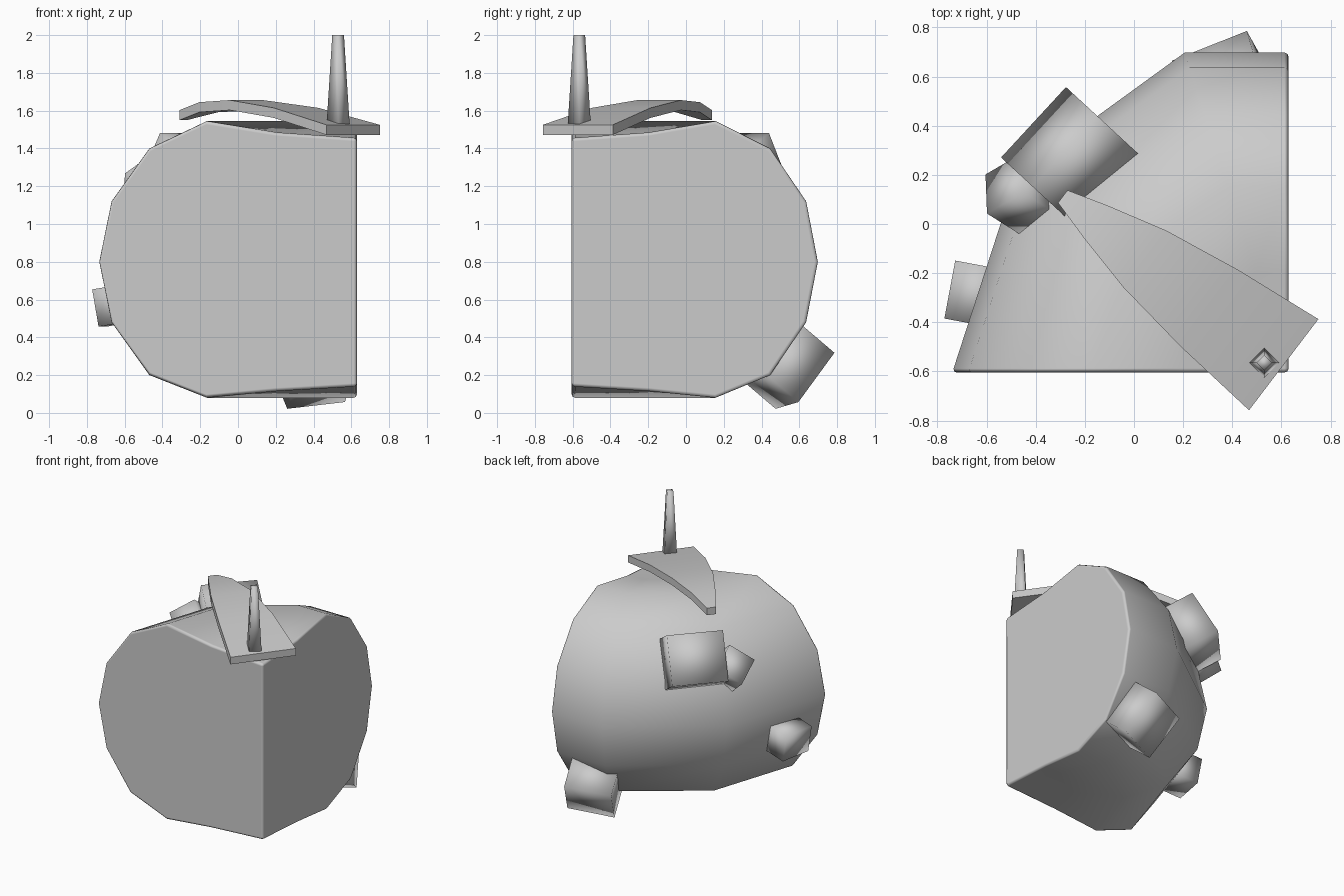
import bpy, bmesh, math
from mathutils import Vector, Matrix

if "Cube" in bpy.data.objects:
    bpy.data.objects.remove(bpy.data.objects["Cube"])


def add_object(name, bm, smooth_angle=40):
    bmesh.ops.recalc_face_normals(bm, faces=bm.faces)
    me = bpy.data.meshes.new(name)
    bm.to_mesh(me)
    bm.free()
    ob = bpy.data.objects.new(name, me)
    bpy.context.collection.objects.link(ob)
    bpy.ops.object.select_all(action='DESELECT')
    ob.select_set(True)
    bpy.context.view_layer.objects.active = ob
    bpy.ops.object.shade_smooth_by_angle(angle=math.radians(smooth_angle))
    return ob


# Fruit wedge: ten-sided revolve, kept only between the two flat cuts
CORE = Vector((0.63, -0.605, 0))
profile = [(0, 1.455), (0.43, 1.485), (0.80, 1.545), (1.105, 1.40), (1.305, 1.12),
           (1.37, 0.80), (1.305, 0.48), (1.105, 0.20), (0.80, 0.08), (0.43, 0.115), (0, 0.14)]
bm = bmesh.new()
pv = [bm.verts.new((-r, 0, z)) for r, z in profile]
pe = [bm.edges.new(p) for p in zip(pv, pv[1:])]
bmesh.ops.spin(bm, geom=pv + pe, cent=(0, 0, 0), axis=(0, 0, 1),
               angle=-math.radians(108), steps=3)
bm.faces.new(pv)
bmesh.ops.remove_doubles(bm, verts=bm.verts, dist=0.0005)
bmesh.ops.bisect_plane(bm, geom=bm.verts[:] + bm.edges[:] + bm.faces[:], dist=0.0005,
                       plane_co=(0, 0, 0), plane_no=(1, 0, 0), clear_outer=True)
bmesh.ops.holes_fill(bm, edges=[e for e in bm.edges if e.is_boundary], sides=0)
bmesh.ops.translate(bm, verts=bm.verts, vec=CORE)
fruit = add_object("fruit_wedge", bm)
bev = fruit.modifiers.new("soft_cut_edges", 'BEVEL')
bev.width = 0.018
bev.segments = 2
bev.limit_method = 'ANGLE'
bev.angle_limit = math.radians(50)
bev.harden_normals = True

# Leaf: arched strip, (distance along, half width, underside height)
stations = [(0, 0.032, 1.55), (0.17, 0.082, 1.592), (0.42, 0.145, 1.603),
            (0.75, 0.195, 1.562), (1.13, 0.233, 1.472)]
start, along, across = Vector((-0.29, 0.112, 0)), Vector((0.796, -0.606, 0)), Vector((0.606, 0.796, 0))
bm = bmesh.new()
rings = []
for s, w, z in stations:
    mid = start + along * s
    rings.append([bm.verts.new(mid + across * (w * k) + Vector((0, 0, z + h)))
                  for k, h in ((-1, 0), (1, 0), (1, 0.053), (-1, 0.053))])
for a, b in zip(rings, rings[1:]):
    for i in range(4):
        j = (i + 1) % 4
        bm.faces.new((a[i], a[j], b[j], b[i]))
bm.faces.new(rings[0])
bm.faces.new(rings[-1])
add_object("leaf", bm)

# Stem: tapered, four-sided
bm = bmesh.new()
bmesh.ops.create_cone(bm, cap_ends=True, segments=4, radius1=0.064, radius2=0.031, depth=0.52,
                      matrix=Matrix.Translation((0.53, -0.565, 1.74)))
add_object("stem", bm, 100)


# Lumps: soft-shaded blocks half sunk into the skin, placed by their outer face
def lump(name, face_centre, normal, width, height, depth, roll=0):
    n = Vector(normal).normalized()
    t = Vector((n.y, -n.x, 0)).normalized()
    u = t.cross(n)
    if u.z < 0:
        u = -u
    c, s = math.cos(math.radians(roll)), math.sin(math.radians(roll))
    a, b = t * c + u * s, u * c - t * s
    mid = Vector(face_centre) - n * depth / 2
    m = Matrix((a * width, b * height, n * depth)).transposed().to_4x4()
    bm = bmesh.new()
    bmesh.ops.create_cube(bm, size=1, matrix=Matrix.Translation(mid) @ m)
    add_object(name, bm, 100)


lump("large_lump", (-0.345, 0.355, 1.33), (-0.64, 0.59, 0.50), 0.39, 0.35, 0.26)
lump("small_upper_lump", (-0.528, 0.165, 1.26), (-0.68, 0.43, 0.60), 0.20, 0.20, 0.22, 41)
lump("side_lump", (-0.733, -0.27, 0.555), (-0.96, 0.18, -0.17), 0.24, 0.20, 0.2)
lump("bottom_lump", (0.36, 0.63, 0.17), (-0.22, 0.74, -0.63), 0.33, 0.34, 0.26, 8)
